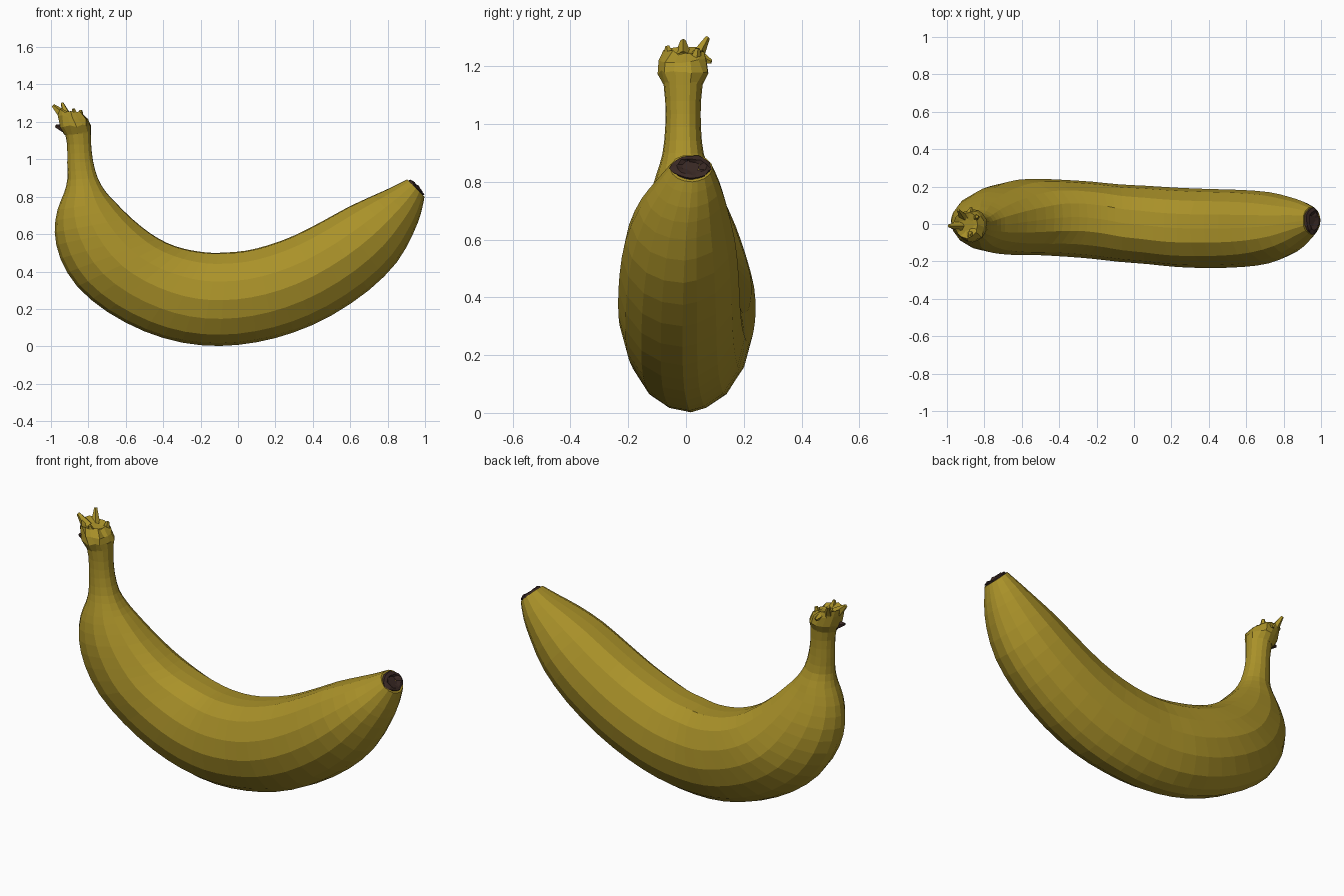
import bpy, bmesh, math, random
from mathutils import Vector

random.seed(4)


def material(name, rgb):
    m = bpy.data.materials.new(name)
    m.diffuse_color = (*rgb, 1)
    return m


YELLOW = material("ripe yellow", (0.40, 0.285, 0.022))
BROWN = material("dried brown", (0.042, 0.022, 0.018))

# right half of the five-ridged cross-section: (side, outer -1 .. inner +1)
HALF = [(0.30, -0.94), (0.62, -0.76), (0.88, -0.42), (1.0, -0.02),
        (0.93, 0.38), (0.70, 0.76), (0.36, 0.98)]
SECTION = [(0.06, -1.0)] + HALF + [(0, 1.0)] + [(-a, b) for a, b in reversed(HALF)]


def catmull(p, q, r, s, t):
    return [0.5 * (2 * b + (c - a) * t + (2 * a - 5 * b + 4 * c - d) * t * t
                   + (3 * b - a - 3 * c + d) * t ** 3) for a, b, c, d in zip(p, q, r, s)]


def loft(name, stations, mat, steps=1, jitter=0.0, calm=0):
    """Skin rings given as (outer x, outer z, inner x, inner z, y centre, y half-width)."""
    rows, n = [], len(stations)
    for i in range(n - 1):
        quad = [stations[max(0, min(n - 1, i + k))] for k in (-1, 0, 1, 2)]
        rows += [catmull(*quad, k / steps) for k in range(steps)]
    rows.append(stations[-1])
    bm = bmesh.new()
    rings = []
    for i, (ox, oz, ix, iz, yc, hw) in enumerate(rows):
        o, n_ = Vector((ox, yc, oz)), Vector((ix, yc, iz))
        ring = []
        for a, b in SECTION:
            p = o.lerp(n_, (b + 1) / 2) + Vector((0, a * hw, 0))
            if i >= calm:
                p += Vector([random.uniform(-jitter, jitter) for _ in range(3)])
            ring.append(bm.verts.new(p))
        rings.append(ring)
    k = len(SECTION)
    for r, s in zip(rings, rings[1:]):
        for j in range(k):
            bm.faces.new((r[j], r[(j + 1) % k], s[(j + 1) % k], s[j]))
    bm.faces.new(rings[0])
    bm.faces.new(rings[-1])
    return finish(bm, name, mat)


def finish(bm, name, mat):
    bmesh.ops.recalc_face_normals(bm, faces=bm.faces)
    me = bpy.data.meshes.new(name)
    bm.to_mesh(me)
    bm.free()
    me.materials.append(mat)
    ob = bpy.data.objects.new(name, me)
    bpy.context.collection.objects.link(ob)
    return ob


def shard(name, base, tip, width, mat):
    """Small torn splinter running from base to tip."""
    base, tip = Vector(base), Vector(tip)
    bm = bmesh.new()
    bmesh.ops.create_cone(bm, cap_ends=True, segments=5, radius1=width,
                          radius2=width * 0.3, depth=(tip - base).length)
    rot = (tip - base).to_track_quat('Z', 'Y')
    for v in bm.verts:
        v.co = rot @ v.co + (base + tip) / 2
    return finish(bm, name, mat)


# curved fruit with its neck
loft("banana_body", [
    (-.930, 1.16, -.787, 1.18, -.010, .072),
    (-.914, 1.08, -.785, 1.08, -.010, .062),
    (-.913, .98, -.775, .99, -.010, .062),
    (-.913, .89, -.750, .90, -.010, .072),
    (-.930, .82, -.710, .83, -.005, .098),
    (-.965, .73, -.660, .775, .000, .125),
    (-.980, .61, -.570, .685, .012, .160),
    (-.950, .47, -.470, .605, .025, .185),
    (-.860, .32, -.380, .553, .035, .201),
    (-.700, .185, -.290, .522, .037, .204),
    (-.500, .08, -.210, .507, .030, .205),
    (-.300, .02, -.140, .500, .020, .206),
    (-.100, .002, -.060, .502, .005, .207),
    (.100, .022, .040, .511, -.005, .209),
    (.300, .075, .160, .540, -.018, .212),
    (.500, .165, .300, .592, -.024, .211),
    (.700, .30, .450, .668, -.024, .206),
    (.850, .45, .590, .745, -.020, .190),
    (.935, .60, .720, .805, -.010, .155),
    (.978, .71, .820, .850, .006, .115),
    (.997, .80, .905, .893, .018, .074),
], YELLOW, steps=2)

# dried blossom end, ragged rim with a sunken middle
loft("blossom_tip", [
    (.985, .805, .905, .885, .018, .066),
    (.994, .812, .922, .888, .018, .072),
    (.988, .828, .938, .880, .018, .052),
    (.965, .838, .930, .870, .018, .030),
], BROWN, jitter=.005, calm=1)

# torn crown on top of the stem
loft("stem_crown", [
    (-.928, 1.13, -.787, 1.14, -.010, .067),
    (-.948, 1.17, -.785, 1.185, -.010, .088),
    (-.960, 1.23, -.800, 1.215, -.008, .082),
    (-.962, 1.265, -.835, 1.245, -.005, .068),
    (-.930, 1.245, -.860, 1.235, -.005, .036),
], YELLOW, jitter=.008, calm=1)

for i, (base, tip, w) in enumerate([
        ((-.93, -.01, 1.23), (-.99, -.01, 1.288), .032),
        ((-.91, .03, 1.22), (-.94, .075, 1.30), .028),
        ((-.87, -.05, 1.21), (-.88, -.065, 1.27), .028),
        ((-.85, .03, 1.20), (-.84, .04, 1.262), .030),
        ((-.88, .05, 1.23), (-.87, .088, 1.215), .024)]):
    shard(f"crown_splinter_{i + 1}", base, tip, w, YELLOW)

# dark torn chip at the back of the crown
shard("crown_dark_chip", (-.93, -.015, 1.165), (-.976, -.02, 1.178), .026, BROWN)
